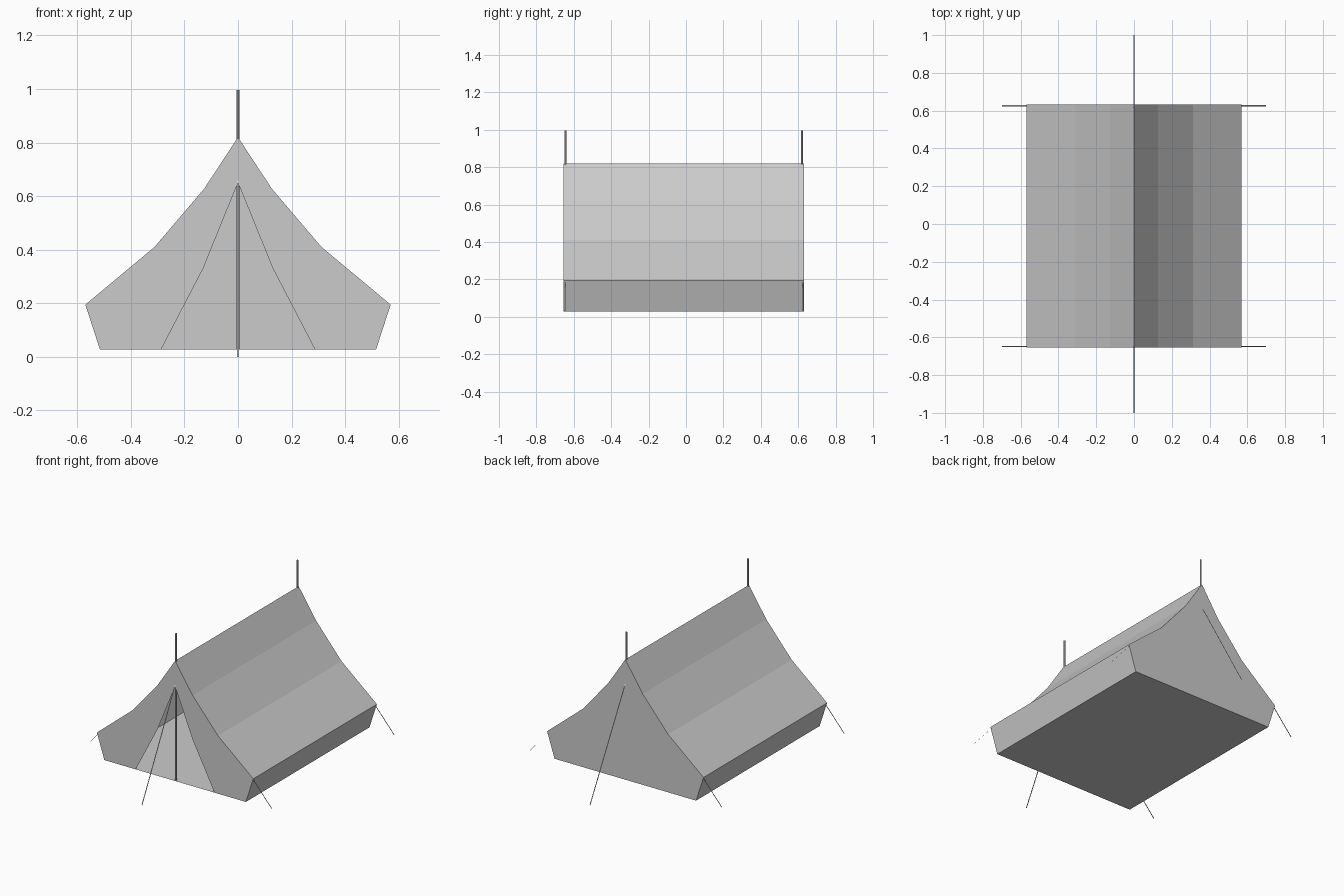
import bpy
from mathutils import Vector

if "Cube" in bpy.data.objects:
    bpy.data.objects.remove(bpy.data.objects["Cube"])

FRONT, BACK = -0.655, 0.632
PROFILE = [(0, 0.82), (0.127, 0.627), (0.312, 0.41), (0.57, 0.195), (0.516, 0.028)]
OPENING = [(0.287, 0.028), (0.13, 0.33), (0, 0.65)]


def make(name, verts, faces):
    mesh = bpy.data.meshes.new(name)
    mesh.from_pydata(verts, [], faces)
    mesh.update()
    obj = bpy.data.objects.new(name, mesh)
    bpy.context.collection.objects.link(obj)
    return obj


def panel(name, points, y):
    verts = [(x, y, z) for x, z in points]
    order = list(range(len(verts)))
    return make(name, verts, [order if y > 0 else order[::-1]])


def ribbon(name, start, end, side):
    # flat guy rope with its width along one axis
    a, b, s = Vector(start), Vector(end), Vector(side)
    return make(name, [a - s, a + s, b + s, b - s], [(0, 1, 2, 3)])


# roof slopes and low side walls, swept along the tent
n = len(PROFILE)
verts = [(x, y, z) for y in (FRONT, BACK) for x, z in PROFILE]
roof = make("roof_and_walls", verts, [(i, i + 1, n + i + 1, n + i) for i in range(n - 1)])
mirror = roof.modifiers.new("mirror", "MIRROR")
mirror.use_axis = (True, False, False)

# front wall with the open doorway, one half mirrored
front = panel("front_wall", PROFILE + OPENING, FRONT)
front.modifiers.new("mirror", "MIRROR")

# closed back wall
panel("back_wall", PROFILE + [(-x, z) for x, z in PROFILE[:0:-1]], BACK)

# floor
fx, fz = PROFILE[-1]
make("floor", [(-fx, FRONT, fz), (fx, FRONT, fz), (fx, BACK, fz), (-fx, BACK, fz)],
     [(0, 1, 2, 3)])

# upright poles and guy ropes at each end
for end, pole_y, wall_y, tip_y in (("front", -0.645, FRONT, -1), ("back", 0.62, BACK, 1)):
    bpy.ops.mesh.primitive_cylinder_add(vertices=8, radius=0.005, depth=0.97,
                                        location=(0, pole_y, 0.512))
    bpy.context.object.name = end + "_pole"
    ribbon(end + "_rope", (0, wall_y, 0.66), (0, tip_y, 0), (0.003, 0, 0))
    for side, s in (("left", -1), ("right", 1)):
        ribbon(f"{end}_{side}_rope", (0.565 * s, pole_y - 0.003 if pole_y < 0 else pole_y + 0.006, 0.185),
               (0.70 * s, pole_y - 0.003 if pole_y < 0 else pole_y + 0.006, 0.03), (0, 0.003, 0))
